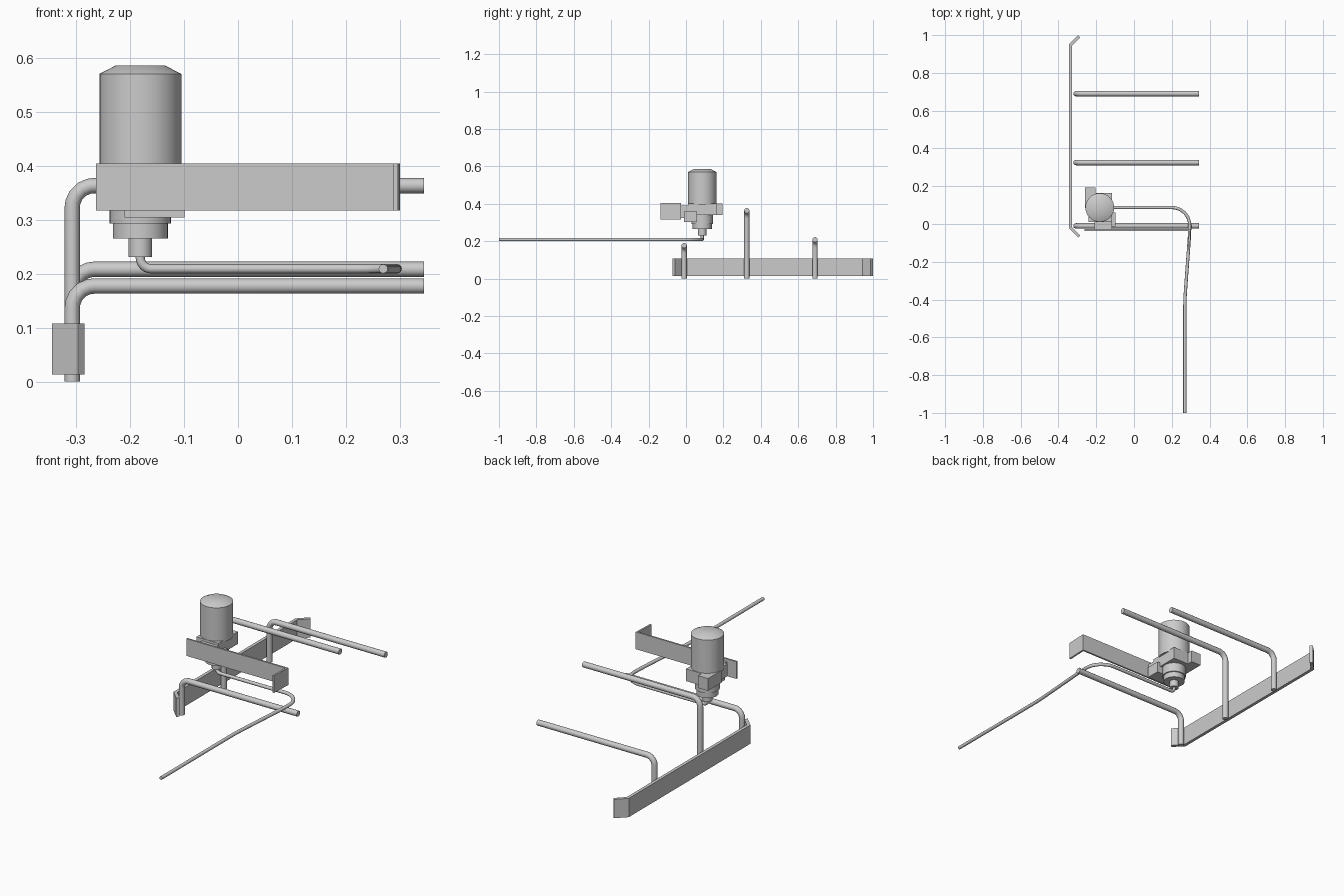
import bpy, bmesh, math
from mathutils import Vector

if "Cube" in bpy.data.objects:
    bpy.data.objects.remove(bpy.data.objects["Cube"])


def finish(ob, angle=35):
    bpy.ops.object.select_all(action='DESELECT')
    bpy.context.view_layer.objects.active = ob
    ob.select_set(True)
    bpy.ops.object.shade_smooth_by_angle(angle=math.radians(angle))
    return ob


def box(name, x0, x1, y0, y1, z0, z1):
    bpy.ops.mesh.primitive_cube_add(size=1, location=((x0 + x1) / 2, (y0 + y1) / 2, (z0 + z1) / 2))
    ob = bpy.context.object
    ob.name = name
    ob.scale = (x1 - x0, y1 - y0, z1 - z0)
    return ob


def fillet(points, radii, steps=5):
    """Round the inner corners of a path."""
    pts = [Vector(p) for p in points]
    out = [pts[0]]
    for a, b, c, r in zip(pts, pts[1:], pts[2:], radii):
        p, q = b + (a - b).normalized() * r, b + (c - b).normalized() * r
        ang = (a - b).angle(c - b)
        center = b + ((p + q) / 2 - b).normalized() * (r / math.cos(ang / 2))
        u, v = p - center, q - center
        for i in range(steps + 1):
            t = i / steps
            out.append(center + u.lerp(v, t).normalized() * u.length)
    return out + [pts[-1]]


def tube(name, path, radius, res=4):
    cu = bpy.data.curves.new(name, 'CURVE')
    cu.dimensions = '3D'
    cu.bevel_depth = radius
    cu.bevel_resolution = res
    cu.use_fill_caps = True
    sp = cu.splines.new('POLY')
    sp.points.add(len(path) - 1)
    for p, co in zip(sp.points, path):
        p.co = (*co, 1)
    ob = bpy.data.objects.new(name, cu)
    bpy.context.collection.objects.link(ob)
    bpy.ops.object.select_all(action='DESELECT')
    bpy.context.view_layer.objects.active = ob
    ob.select_set(True)
    bpy.ops.object.convert(target='MESH')
    return finish(bpy.context.object)


def strip(name, path, thick, z0, z1):
    """Bent sheet: offset a plan path to its left by thick and extrude upward."""
    pts = [Vector(p) for p in path]
    dirs = [(b - a).normalized() for a, b in zip(pts, pts[1:])]
    side = []
    for i, p in enumerate(pts):
        n0 = dirs[max(i - 1, 0)]
        n1 = dirs[min(i, len(dirs) - 1)]
        n = (Vector((-n0.y, n0.x)) + Vector((-n1.y, n1.x))).normalized()
        side.append(p + n * thick / n.dot(Vector((-n1.y, n1.x))))
    bm = bmesh.new()
    rows = [[bm.verts.new((p.x, p.y, z)) for p in line]
            for line, z in ((pts, z0), (side, z0), (side, z1), (pts, z1))]
    for k in range(4):
        a, b = rows[k], rows[(k + 1) % 4]
        for i in range(len(pts) - 1):
            bm.faces.new((a[i], a[i + 1], b[i + 1], b[i]))
    for i in (0, -1):
        bm.faces.new([r[i] for r in rows])
    bmesh.ops.recalc_face_normals(bm, faces=bm.faces)
    me = bpy.data.meshes.new(name)
    bm.to_mesh(me)
    bm.free()
    ob = bpy.data.objects.new(name, me)
    bpy.context.collection.objects.link(ob)
    return ob


def lathe(name, profile, cx, cy, n=32):
    bm = bmesh.new()
    rings = [[bm.verts.new((cx + r * math.cos(2 * math.pi * i / n),
                            cy + r * math.sin(2 * math.pi * i / n), z)) for i in range(n)]
             for r, z in profile]
    for a, b in zip(rings, rings[1:]):
        for i in range(n):
            bm.faces.new((a[i], a[(i + 1) % n], b[(i + 1) % n], b[i]))
    bm.faces.new(rings[0])
    bm.faces.new(rings[-1])
    bmesh.ops.recalc_face_normals(bm, faces=bm.faces)
    me = bpy.data.meshes.new(name)
    bm.to_mesh(me)
    bm.free()
    ob = bpy.data.objects.new(name, me)
    bpy.context.collection.objects.link(ob)
    return finish(ob)


# Side rail with ends bent inward
strip("side_rail", [(-0.296, -0.071), (-0.345, -0.022), (-0.345, 0.95), (-0.296, 0.999)],
      -0.016, 0.013, 0.108)

# Three bent support bars
for name, y, z in (("front_bar", -0.01, 0.177), ("middle_bar", 0.325, 0.363), ("rear_bar", 0.69, 0.208)):
    path = fillet([(-0.307, y, 0), (-0.307, y, z), (0.345, y, z)], [0.04])
    tube(name, path, 0.0142)

# Motor and pump head
CX, CY = -0.181, 0.087
lathe("motor", [(0.076, 0.395), (0.076, 0.57), (0.045, 0.586)], CX, CY)
lathe("pump_head", [(0.057, 0.40), (0.057, 0.293), (0.051, 0.293), (0.051, 0.265),
                    (0.022, 0.265), (0.022, 0.231)], CX, CY)

# Blocks around the pump head
box("gearbox", -0.24, -0.116, 0.01, 0.165, 0.34, 0.402)
box("terminal_block", -0.259, -0.203, 0.085, 0.194, 0.34, 0.402)
box("mount_block", -0.21, -0.116, -0.034, 0.02, 0.323, 0.39)
box("mount_foot", -0.21, -0.099, -0.012, 0.06, 0.304, 0.36)

# Front plate with a flange at the right end
strip("front_plate", [(-0.263, -0.036), (0.291, -0.036), (0.287, -0.135)], 0.009, 0.317, 0.404)

# Hose from the nozzle, sweeping forward
hose = fillet([(CX, CY, 0.24), (CX, CY, 0.209), (0.297, CY, 0.209), (0.294, -0.06, 0.209),
               (0.269, -0.40, 0.209), (0.269, -1.0, 0.209)], [0.02, 0.095, 0.03, 0.05], 6)
tube("hose", hose, 0.0085)
